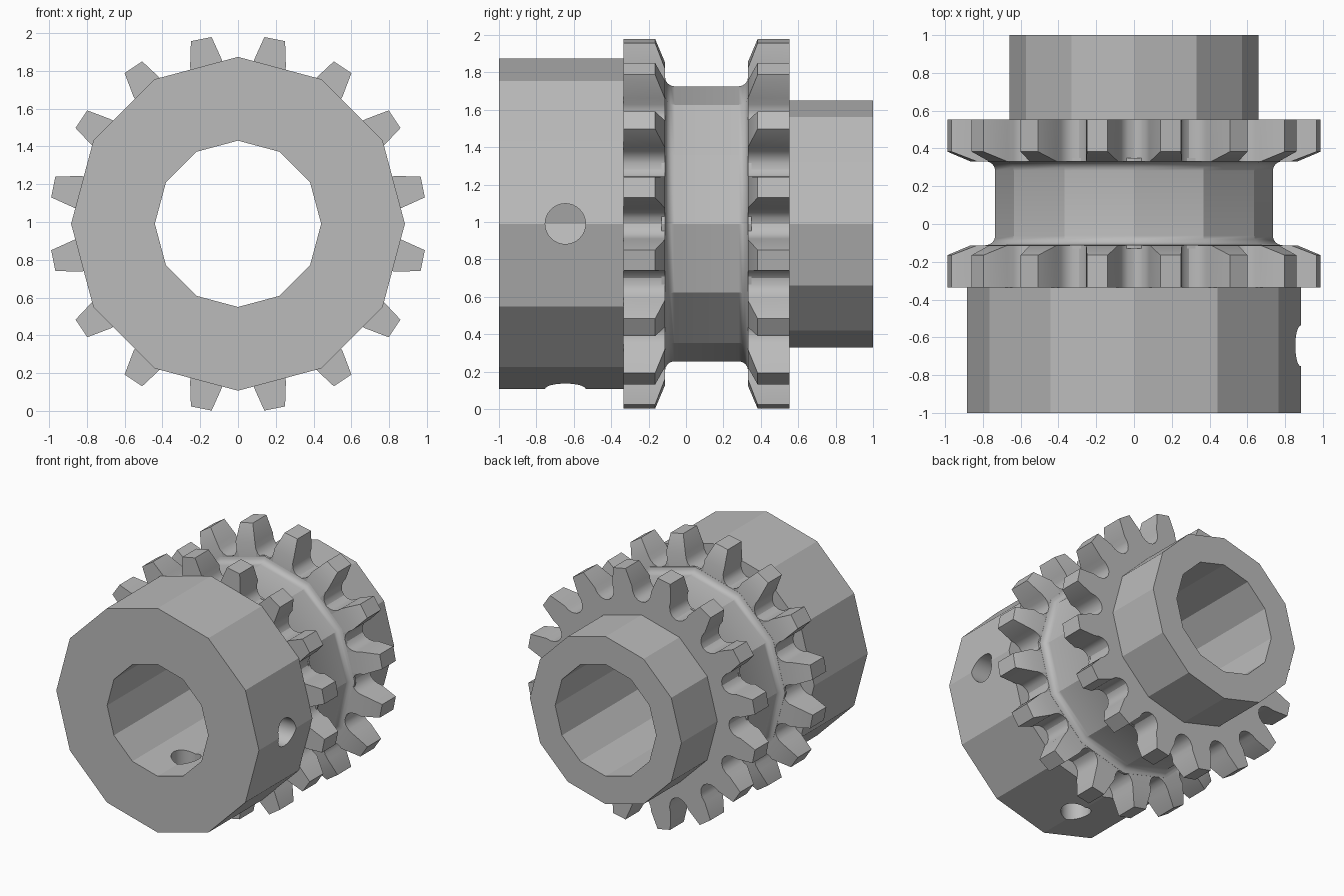
import bpy, bmesh, math

if "Cube" in bpy.data.objects:
    bpy.data.objects.remove(bpy.data.objects["Cube"])

CZ = 0.99        # height of the shaft axis
SIDES = 12       # facets on hubs and bore
TEETH = 16

steel = bpy.data.materials.new("grey steel")
steel.diffuse_color = (0.5, 0.5, 0.5, 1)
steel.use_nodes = True
steel.node_tree.nodes["Principled BSDF"].inputs["Base Color"].default_value = steel.diffuse_color


def polar(r, a, y):
    """Point around the y axis, angle measured from straight up."""
    return (r * math.sin(a), y, CZ + r * math.cos(a))


def finish(bm, name):
    bmesh.ops.recalc_face_normals(bm, faces=bm.faces)
    me = bpy.data.meshes.new(name)
    bm.to_mesh(me)
    bm.free()
    ob = bpy.data.objects.new(name, me)
    bpy.context.collection.objects.link(ob)
    me.materials.append(steel)
    return ob


def bridge_loops(bm, a, b):
    n = len(a)
    for i in range(n):
        j = (i + 1) % n
        bm.faces.new((a[i], a[j], b[j], b[i]))


def select_only(ob):
    bpy.ops.object.select_all(action='DESELECT')
    ob.select_set(True)
    bpy.context.view_layer.objects.active = ob


def smooth(ob):
    select_only(ob)
    bpy.ops.object.shade_smooth_by_angle(angle=math.radians(26))


# Hub body: closed profile (y, radius) turned round the shaft axis
def fillet(y, sign):
    return [(y + sign * 0.05 * (1 - math.cos(t)), 0.785 - 0.05 * math.sin(t))
            for t in (i * math.pi / 8 for i in range(5))]


profile = [(-1, 0.44), (-1, 0.883), (-0.335, 0.883), (-0.335, 0.735), (-0.13, 0.735), (-0.13, 0.785)]
profile += fillet(-0.112, 1) + fillet(0.332, -1)[::-1]
profile += [(0.35, 0.785), (0.35, 0.735), (0.53, 0.735), (0.53, 0.66), (1, 0.66), (1, 0.44)]

bm = bmesh.new()
loops = [[bm.verts.new(polar(r, 2 * math.pi * i / SIDES, y)) for i in range(SIDES)]
         for y, r in profile]
for k in range(len(loops)):
    bridge_loops(bm, loops[k], loops[(k + 1) % len(loops)])
body = finish(bm, "hub_body")

# Set screw holes: one at the right, one underneath
for name, loc, rot in (("side_hole_cutter", (0.72, -0.645, CZ), (0, math.pi / 2, 0)),
                       ("lower_hole_cutter", (0, -0.645, CZ - 0.72), (0, 0, 0))):
    bpy.ops.mesh.primitive_cylinder_add(vertices=32, radius=0.108, depth=0.8,
                                        location=loc, rotation=rot)
    cutter = bpy.context.object
    cutter.name = name
    cutter.hide_render = True
    mod = body.modifiers.new("hole", 'BOOLEAN')
    mod.operation, mod.solver, mod.object = 'DIFFERENCE', 'EXACT', cutter
    select_only(body)
    bpy.ops.object.modifier_apply(modifier=mod.name)
    bpy.data.objects.remove(cutter)
smooth(body)


# Toothed wheel: flat outer face, teeth chamfered on the inner side
def sprocket(name, y_out, direction):
    pitch = 2 * math.pi / TEETH
    root_r, flank_r, tip_r = 0.76, 0.865, 0.998
    gap = 0.084                          # half width of the rounded valley
    steps = 8
    pts, tips = [], []                   # (radius, angle) outline
    for k in range(TEETH):
        for i in range(steps + 1):       # valley centred on k * pitch
            t = math.pi * i / steps
            x = -gap * math.cos(t)
            h = flank_r - (flank_r - root_r) * math.sin(t)
            pts.append((math.hypot(x, h), k * pitch + math.atan2(x, h)))
        for s in (-1, 1):                # flat tooth tip
            tips.append(len(pts))
            pts.append((tip_r, (k + 0.5) * pitch + s * 0.056))
    bm = bmesh.new()
    y_in, y_tip, core = y_out + direction * 0.222, y_out + direction * 0.17, 0.6
    outer = [bm.verts.new(polar(r, a, y_out)) for r, a in pts]
    inner = [bm.verts.new(polar(r, a, y_tip if i in tips else y_in))
             for i, (r, a) in enumerate(pts)]
    bridge_loops(bm, outer, inner)
    # Side faces: tooth quads, then the web down to a hidden core ring
    n = len(pts)
    base = [i for i in range(n) if i not in tips]
    rings = []
    for loop, y in ((outer, y_out), (inner, y_in)):
        for i in tips[::2]:
            bm.faces.new((loop[i - 1], loop[i], loop[i + 1], loop[(i + 2) % n]))
        ring = [bm.verts.new(polar(core, pts[i][1], y)) for i in base]
        bridge_loops(bm, [loop[i] for i in base], ring)
        rings.append(ring)
    bridge_loops(bm, *rings)
    smooth(finish(bm, name))


sprocket("front_sprocket", -0.335, 1)
sprocket("rear_sprocket", 0.553, -1)
